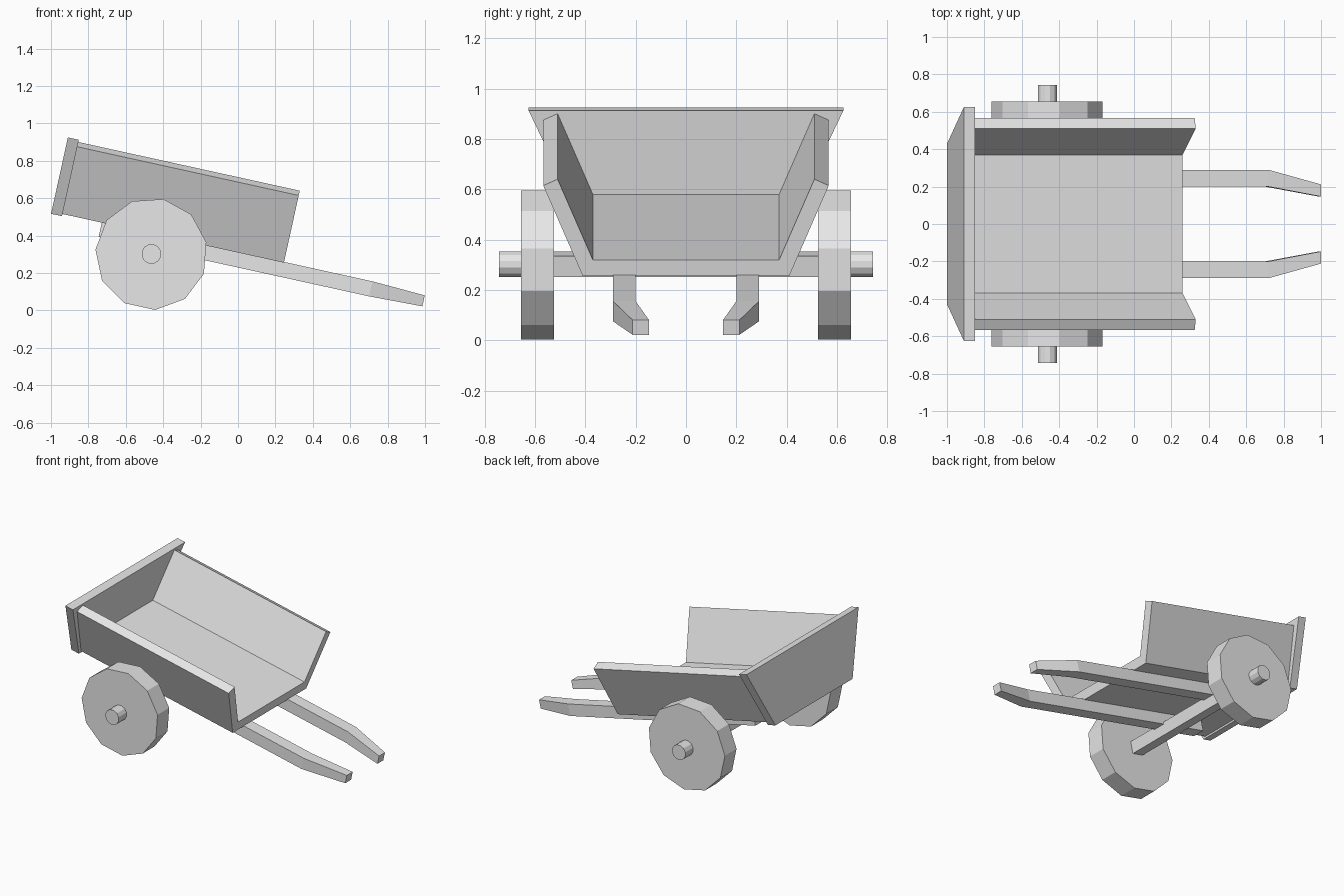
import bpy, bmesh
from math import radians, cos, sin, tau

cube = bpy.data.objects.get("Cube")
if cube:
    bpy.data.objects.remove(cube, do_unlink=True)

TILT = radians(12.4)          # the cart leans down towards its handles
AXLE = (-0.463, 0.302)        # wheel centre in x, z

grey = bpy.data.materials.new("plain_grey")
grey.use_nodes = True
grey.diffuse_color = (0.8, 0.8, 0.8, 1)
grey.node_tree.nodes["Principled BSDF"].inputs["Base Color"].default_value = (0.8, 0.8, 0.8, 1)


def loft(name, rings, location=(0, 0, 0), tilt=0.0):
    """Join matching rings of points into one closed solid."""
    bm = bmesh.new()
    loops = [[bm.verts.new(p) for p in ring] for ring in rings]
    n = len(loops[0])
    for a, b in zip(loops, loops[1:]):
        for i in range(n):
            j = (i + 1) % n
            bm.faces.new((a[i], a[j], b[j], b[i]))
    bm.faces.new(loops[0])
    bm.faces.new(loops[-1])
    bmesh.ops.recalc_face_normals(bm, faces=bm.faces)
    mesh = bpy.data.meshes.new(name)
    bm.to_mesh(mesh)
    bm.free()
    mesh.materials.append(grey)
    obj = bpy.data.objects.new(name, mesh)
    obj.location = location
    obj.rotation_euler = (0, tilt, 0)
    bpy.context.collection.objects.link(obj)
    return obj


def along_x(profile, x0, x1):
    """Two copies of a (y, z) profile."""
    return [[(x, y, z) for y, z in profile] for x in (x0, x1)]


def disc(name, radius, sides, y0, y1, start):
    """Faceted cylinder lying along y, centred on the axle."""
    ring = [start + tau * i / sides for i in range(sides)]
    rings = [[(radius * cos(a), y, radius * sin(a)) for a in ring] for y in (y0, y1)]
    return loft(name, rings, (AXLE[0], 0, AXLE[1]))


# Open bed: floor and two flared walls in one trough profile
half = [(0.41, 0.302), (0.567, 0.670), (0.51, 0.696), (0.37, 0.368)]
trough = half + [(-y, z) for y, z in reversed(half)]
loft("cart_bed", along_x(trough, -1.03, 0.185), tilt=TILT)

# End board, wider at the top
board = [(-0.43, 0.29), (0.43, 0.29), (0.625, 0.708), (-0.625, 0.708)]
loft("end_board", along_x(board, -1.087, -1.027), tilt=TILT)

# Square beam carrying the wheels
b = 0.042
square = [(-b, -b), (b, -b), (b, b), (-b, b)]
loft("axle_beam", [[(x, y, z) for x, z in square] for y in (-0.53, 0.53)],
     (AXLE[0], 0, AXLE[1]), TILT)

# Handles, wheels and axle stubs on both sides
for side, s in (("left", -1), ("right", 1)):
    # stations: x, inner y, outer y, bottom, top
    stations = [(-0.812, 0.20, 0.29, 0.224, 0.306),
                (0.668, 0.20, 0.29, 0.224, 0.306),
                (0.958, 0.147, 0.212, 0.233, 0.293)]
    loft(f"{'front' if s < 0 else 'back'}_handle",
         [[(x, s * i, lo), (x, s * o, lo), (x, s * o, hi), (x, s * i, hi)]
          for x, i, o, lo, hi in stations], tilt=TILT)
    place = "front" if s < 0 else "back"
    disc(f"{place}_wheel", 0.3, 11, s * 0.525, s * 0.655, radians(-86.2))
    disc(f"{place}_axle_stub", 0.053, 12, s * 0.6, s * 0.742, radians(15))
